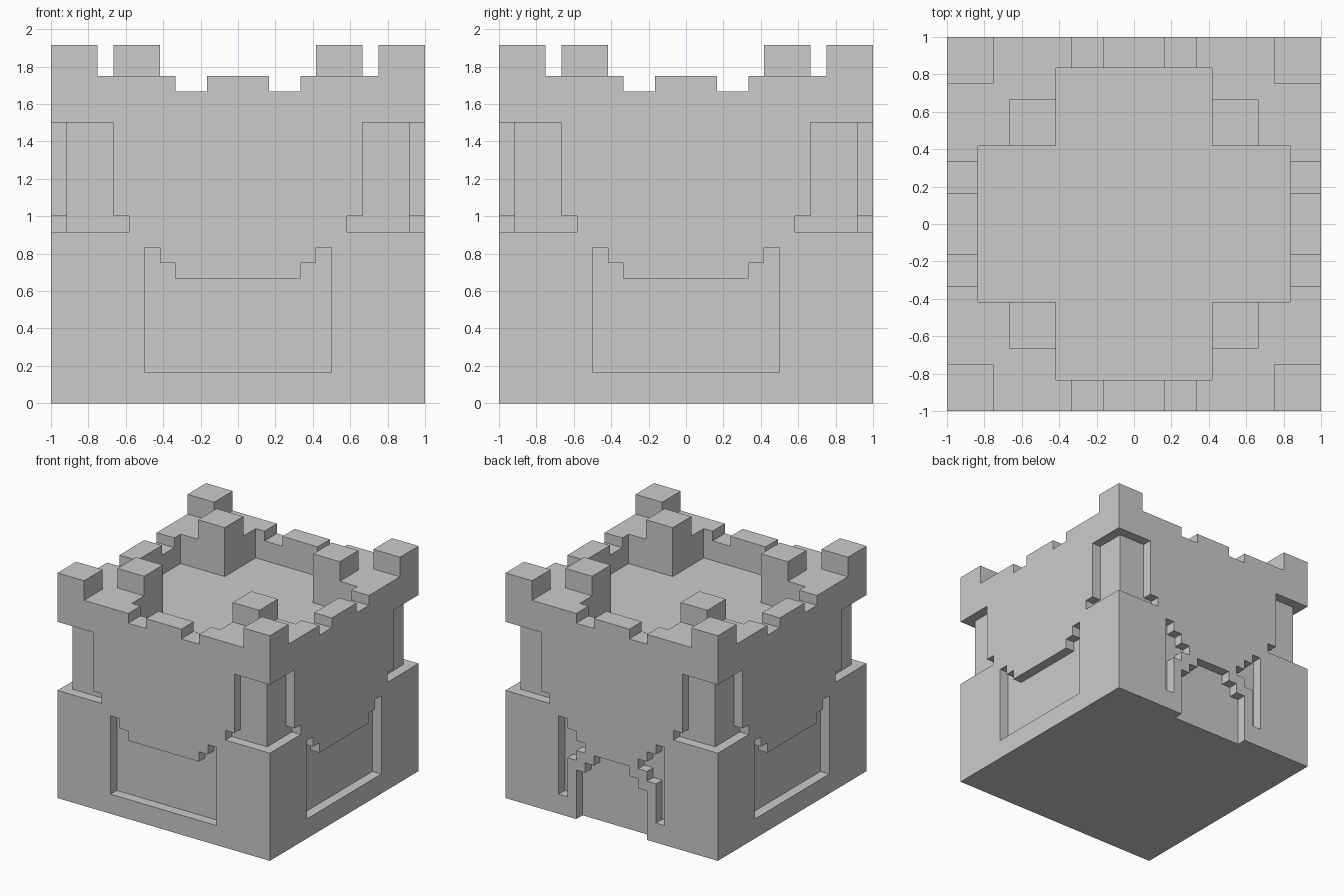
import bpy, bmesh
from math import pi
from mathutils import Matrix, Vector

if "Cube" in bpy.data.objects:
    bpy.data.objects.remove(bpy.data.objects["Cube"])

U = 1 / 12  # one block


def prism(name, profile, lo, hi, turn=0, upright=False):
    """Extrude a profile along z, or along y when upright, then turn it by quarter turns."""
    bm = bmesh.new()
    rot = Matrix.Rotation(turn * pi / 2, 3, 'Z')

    def ring(d):
        pts = [(a, d, b) if upright else (a, b, d) for a, b in profile]
        return [bm.verts.new(Vector([round(c, 3) for c in rot @ Vector(p)]) * U) for p in pts]

    a, b = ring(lo), ring(hi)
    bm.faces.new(a)
    bm.faces.new(b[::-1])
    n = len(profile)
    for i in range(n):
        j = (i + 1) % n
        bm.faces.new((a[i], b[i], b[j], a[j]))
    bmesh.ops.recalc_face_normals(bm, faces=bm.faces)
    mesh = bpy.data.meshes.new(name)
    bm.to_mesh(mesh)
    bm.free()
    ob = bpy.data.objects.new(name, mesh)
    bpy.context.collection.objects.link(ob)
    return ob


def rect(x0, y0, x1, y1):
    return [(x0, y0), (x1, y0), (x1, y1), (x0, y1)]


def mirrored(half):
    return half + [(-x, y) for x, y in reversed(half)]


def apply_boolean(part, operation):
    part.hide_render = True
    mod = body.modifiers.new("boolean", 'BOOLEAN')
    mod.operation = operation
    mod.solver = 'EXACT'
    mod.object = part
    bpy.context.view_layer.objects.active = body
    bpy.ops.object.modifier_apply(modifier=mod.name)
    bpy.data.objects.remove(part)


def cut(*args, **kw):
    apply_boolean(prism("cutter", *args, **kw), 'DIFFERENCE')


# Main block
body = prism("castle_body", rect(-12, -12, 12, 12), 0, 21)

# Sunken cross-shaped courtyard
cut([(10, -5), (10, 5), (5, 5), (5, 10), (-5, 10), (-5, 5),
     (-10, 5), (-10, -5), (-5, -5), (-5, -10), (5, -10), (5, -5)], 18, 24)

# Notches across the parapets
for turn in range(4):
    cut(rect(2, -13, 4, 13), 20, 24, turn=turn)

# Recessed corner pillars with a wider sill
for turn in range(4):
    for m, lo, hi in ((7, 11, 12), (8, 11.5, 18)):
        cut([(11, m), (13, m), (13, 13), (m, 13), (m, 11), (11, 11)], lo, hi, turn=turn)

# Stepped panels on the left, front and right walls
panel = mirrored([(6, 2), (6, 10), (5, 10), (5, 9), (4, 9), (4, 8)])
for turn in (1, 2, 3):
    cut(panel, 11, 13, turn=turn, upright=True)

# Back wall: doorway under a stepped arch, with a slot either side
cut(mirrored([(4, -1), (4, 5), (3, 5), (3, 6), (2, 6), (2, 7)]), 11, 13, upright=True)
slot = [(6, 2), (6, 10), (5, 10), (5, 9), (4, 9), (4, 8),
        (3, 8), (3, 7), (4, 7), (4, 6), (5, 6), (5, 2)]
for s in (-1, 1):
    cut([(s * x, z) for x, z in slot], 11, 13, upright=True)

# Corner battlements and inner turrets
for turn in range(4):
    for a, b in ((9, 12), (5, 8)):
        apply_boolean(prism("turret", rect(a, a, b, b), 21, 23, turn=turn), 'UNION')
